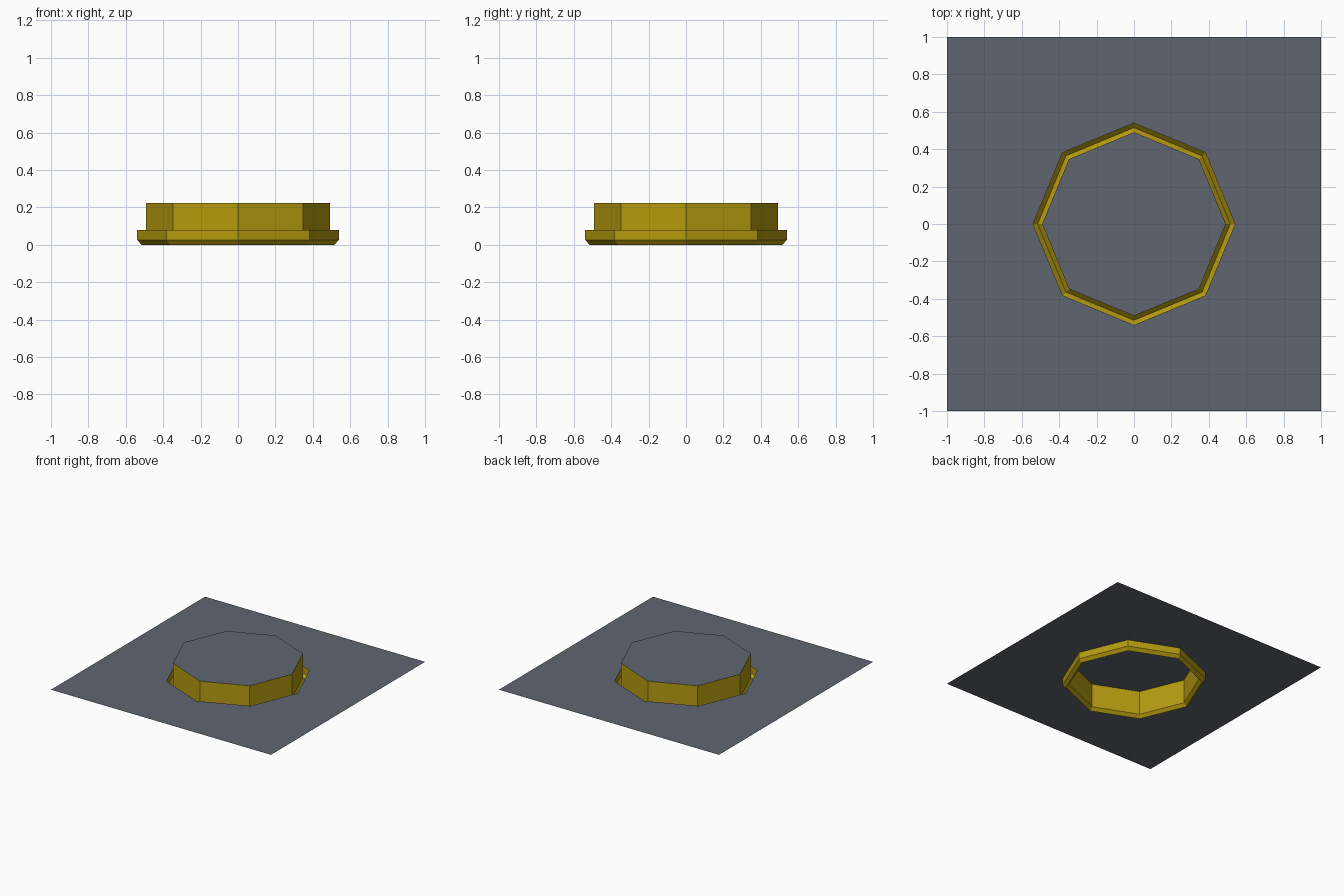
import bpy, bmesh, math

if "Cube" in bpy.data.objects:
    bpy.data.objects.remove(bpy.data.objects["Cube"])

SIDES = 8
Z_PLATE, Z_TOP, Z_LIP = 0.08, 0.223, 0.026


def material(name, rgb):
    m = bpy.data.materials.new(name)
    m.diffuse_color = (*rgb, 1)
    m.use_nodes = True
    m.node_tree.nodes["Principled BSDF"].inputs["Base Color"].default_value = m.diffuse_color
    return m


grey = material("slate grey", (0.117, 0.130, 0.162))
gold = material("dark gold", (0.468, 0.332, 0.005))


def octagon(r, z):
    return [(r * math.cos(k * math.tau / SIDES), r * math.sin(k * math.tau / SIDES), z)
            for k in range(SIDES)]


def square(h, z):
    # eight points: corners and edge middles, lined up with the octagon
    return [(h * round(math.cos(k * math.tau / 8) * 1.2),
             h * round(math.sin(k * math.tau / 8) * 1.2), z) for k in range(8)]


def loft(name, rings, mat, cap=False):
    """Join rings (outermost first) with quads; optionally fill the last ring."""
    bm = bmesh.new()
    loops = [[bm.verts.new(p) for p in ring] for ring in rings]
    for a, b in zip(loops, loops[1:]):
        for i in range(SIDES):
            j = (i + 1) % SIDES
            bm.faces.new((a[i], a[j], b[j], b[i]))
    if cap:
        bm.faces.new(loops[-1])
    me = bpy.data.meshes.new(name)
    bm.to_mesh(me)
    bm.free()
    me.materials.append(mat)
    ob = bpy.data.objects.new(name, me)
    bpy.context.collection.objects.link(ob)
    return ob


# thin square sheet with an octagonal hole
loft("base_sheet", [square(1.0, Z_PLATE), octagon(0.54, Z_PLATE)], grey)

# V-bottomed groove that rises into the raised octagonal wall
loft("groove_and_wall", [octagon(0.54, Z_PLATE), octagon(0.54, Z_LIP),
                         octagon(0.515, 0.0), octagon(0.491, Z_LIP),
                         octagon(0.491, Z_TOP)], gold)

# flat lid of the raised octagon
loft("raised_lid", [octagon(0.491, Z_TOP)], grey, cap=True)
